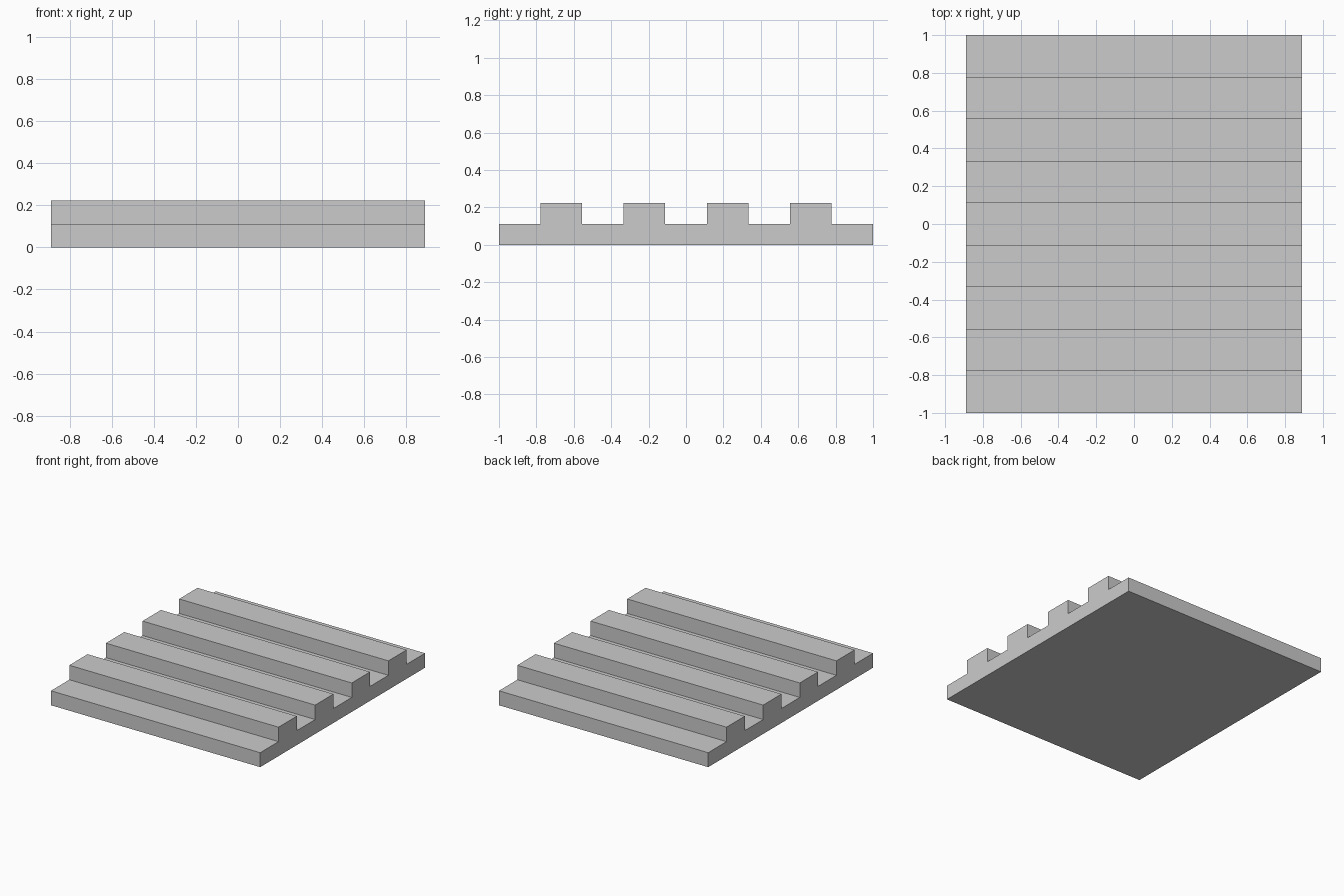
import bpy
import bmesh

if "Cube" in bpy.data.objects:
    bpy.data.objects.remove(bpy.data.objects["Cube"])

U = 1 / 9            # module: base thickness and ridge height
HALF_X = 8 * U       # half the panel width

# Cross-section in y-z: flat base with four evenly spaced square ridges
profile = [(-1, 0), (1, 0), (1, U)]
for centre in (6 * U, 2 * U, -2 * U, -6 * U):
    a, b = centre + U, centre - U
    profile += [(a, U), (a, 2 * U), (b, 2 * U), (b, U)]
profile.append((-1, U))

# Extrude the section along x into one solid panel
bm = bmesh.new()
section = bm.faces.new([bm.verts.new((-HALF_X, y, z)) for y, z in profile])
ext = bmesh.ops.extrude_face_region(bm, geom=[section], use_keep_orig=True)
moved = [g for g in ext["geom"] if isinstance(g, bmesh.types.BMVert)]
bmesh.ops.translate(bm, verts=moved, vec=(2 * HALF_X, 0, 0))
bmesh.ops.recalc_face_normals(bm, faces=bm.faces)

mesh = bpy.data.meshes.new("ridged_panel")
bm.to_mesh(mesh)
bm.free()
bpy.context.collection.objects.link(bpy.data.objects.new("ridged_panel", mesh))
